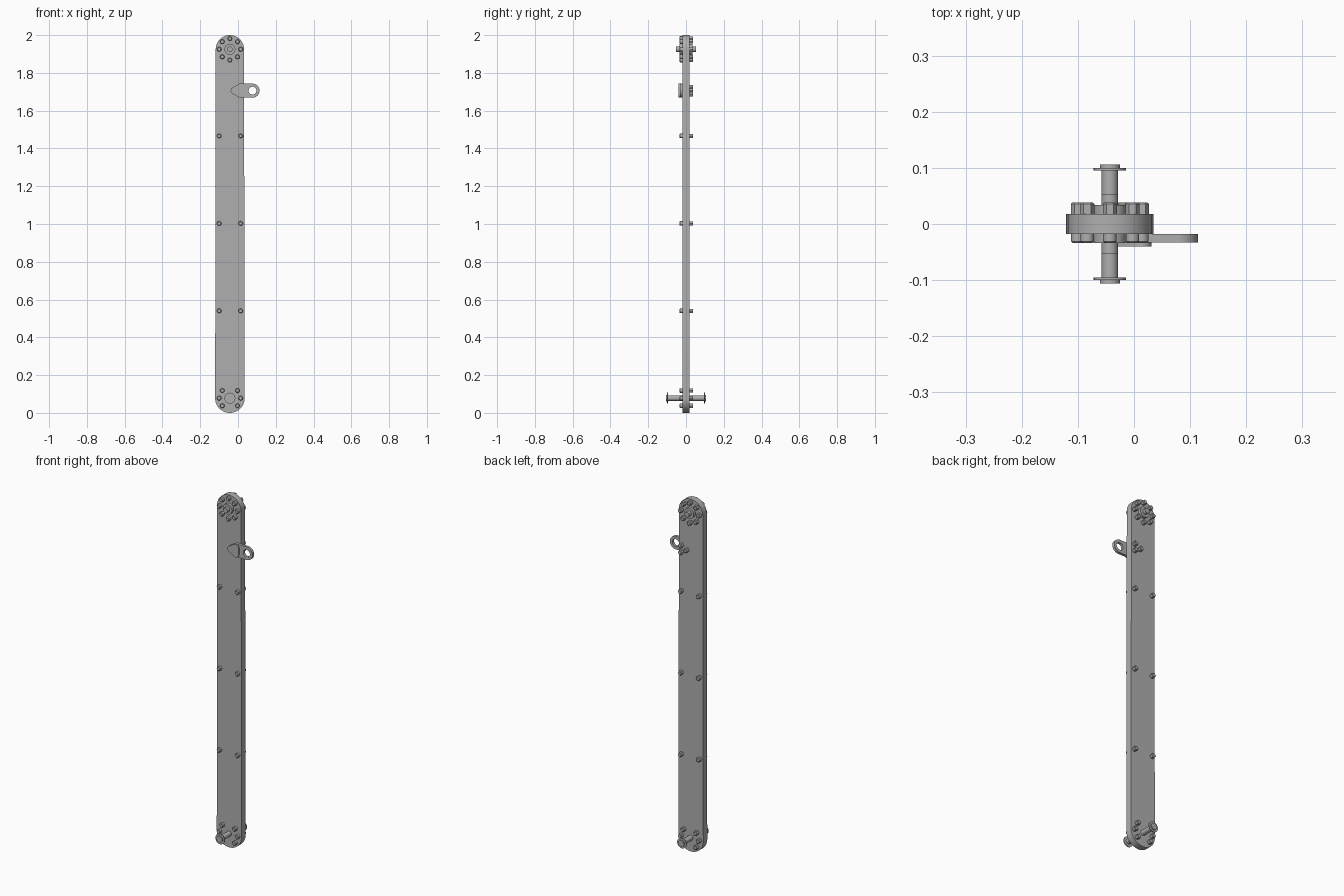
import bpy, bmesh, math
from mathutils import Vector

cube = bpy.data.objects.get("Cube")
if cube:
    bpy.data.objects.remove(cube, do_unlink=True)

steel = bpy.data.materials.new("steel_grey")
steel.use_nodes = True
colour = (0.43, 0.43, 0.43, 1)
steel.diffuse_color = colour
steel.node_tree.nodes["Principled BSDF"].inputs["Base Color"].default_value = colour

CX, LOW, HIGH, R = -0.043, 0.078, 1.925, 0.075
FACE = 0.018


def finish(name, bm):
    bmesh.ops.recalc_face_normals(bm, faces=bm.faces)
    mesh = bpy.data.meshes.new(name)
    bm.to_mesh(mesh)
    bm.free()
    mesh.materials.append(steel)
    ob = bpy.data.objects.new(name, mesh)
    bpy.context.collection.objects.link(ob)
    bpy.ops.object.select_all(action='DESELECT')
    ob.select_set(True)
    bpy.context.view_layer.objects.active = ob
    bpy.ops.object.shade_smooth_by_angle(angle=math.radians(35))
    return ob


def arc(x, z, r, start, end, n):
    """Points along an arc in the front plane, angles in degrees."""
    return [(x + r * math.cos(math.radians(start + (end - start) * i / n)),
             z + r * math.sin(math.radians(start + (end - start) * i / n)))
            for i in range(n + 1)]


def plate(name, outline, y0, y1):
    """Extrude an outline from y0 to y1."""
    bm = bmesh.new()
    face = bm.faces.new([bm.verts.new((x, y0, z)) for x, z in outline])
    out = bmesh.ops.extrude_face_region(bm, geom=[face])
    verts = [g for g in out["geom"] if isinstance(g, bmesh.types.BMVert)]
    bmesh.ops.translate(bm, verts=verts, vec=(0, y1 - y0, 0))
    return finish(name, bm)


def turned(name, x, z, profile, sides=24):
    """Revolve (y, radius) steps around a y axis through x, z."""
    bm = bmesh.new()
    rings = []
    for y, r in profile:
        rings.append([bm.verts.new((x + px, y, z + pz))
                      for px, pz in arc(0, 0, r, 0, 360, sides)[:-1]])
    for a, b in zip(rings, rings[1:]):
        for i in range(sides):
            j = (i + 1) % sides
            bm.faces.new((a[i], a[j], b[j], b[i]))
    bm.faces.new(rings[0])
    bm.faces.new(rings[-1])
    return finish(name, bm)


def bolt(name, x, z, front=True):
    # Round head in front, hexagonal nut behind
    if front:
        turned(name + "_head", x, z, [(-FACE, 0.012), (-0.031, 0.012), (-0.034, 0.009)], 16)
    turned(name + "_nut", x, z, [(FACE, 0.0125), (0.036, 0.0125), (0.038, 0.010)], 6)


# Long flat bar with round ends
plate("bar", arc(CX, HIGH, R, 0, 180, 32) + arc(CX, LOW, LOW, 180, 360, 32), -FACE, FACE)

# Bolt circles around both hubs; the lower one has no bolt straight above or below
for label, z, skipped in (("upper", HIGH, ()), ("lower", LOW, (2, 6))):
    for i in range(8):
        if i not in skipped:
            a = i * math.pi / 4
            bolt(f"{label}_ring_bolt_{i}", CX + 0.057 * math.cos(a), z + 0.057 * math.sin(a))

# Paired bolts along the bar
for i, z in enumerate((0.54, 1.003, 1.466)):
    for side, x in (("right", CX - 0.057), ("left", CX + 0.057)):
        bolt(f"{side}_bar_bolt_{i}", x, z)

# Upper hub: short pin with a collar against each face
turned("upper_pin", CX, HIGH, [(-0.053, 0.0145), (0.053, 0.0145)])
turned("upper_collar", CX, HIGH, [(-0.034, 0.029), (0.034, 0.029)])

# Lower axle: long pin with end flanges and caps
half = [(0.106, 0.012), (0.106, 0.018), (0.1, 0.018), (0.1, 0.029),
        (0.095, 0.029), (0.095, 0.0145)]
turned("lower_axle", CX, LOW, [(-y, r) for y, r in half] + half[::-1])

# Side lug: eye arm lying on the bar
LZ, EYE = 1.706, 0.077
arm = plate("lug_arm", arc(EYE, LZ, 0.037, -90, 90, 24) + [(0.005, LZ + 0.037), (0.005, LZ - 0.037)],
            -0.033, -FACE)
hole = turned("eye_cutter", EYE, LZ, [(-0.06, 0.021), (0.03, 0.021)])
hole.hide_render = True
hole.hide_set(True)
cut = arm.modifiers.new("eye", 'BOOLEAN')
cut.object = hole
cut.solver = 'EXACT'
bpy.context.view_layer.objects.active = arm
bpy.ops.object.modifier_apply(modifier=cut.name)
bpy.data.objects.remove(hole, do_unlink=True)

# Raised mounting pad with a rounded tab, and its three bolts
plate("lug_pad", arc(-0.021, LZ, 0.018, 125, 235, 10)
      + arc(0.013, LZ - 0.019, 0.018, 235, 360, 10)
      + arc(0.013, LZ + 0.019, 0.018, 0, 125, 10), -0.040, -FACE)
for i, (x, dz) in enumerate(((-0.021, 0), (0.013, 0.019), (0.013, -0.019))):
    bolt(f"lug_bolt_{i}", x, LZ + dz, front=False)
